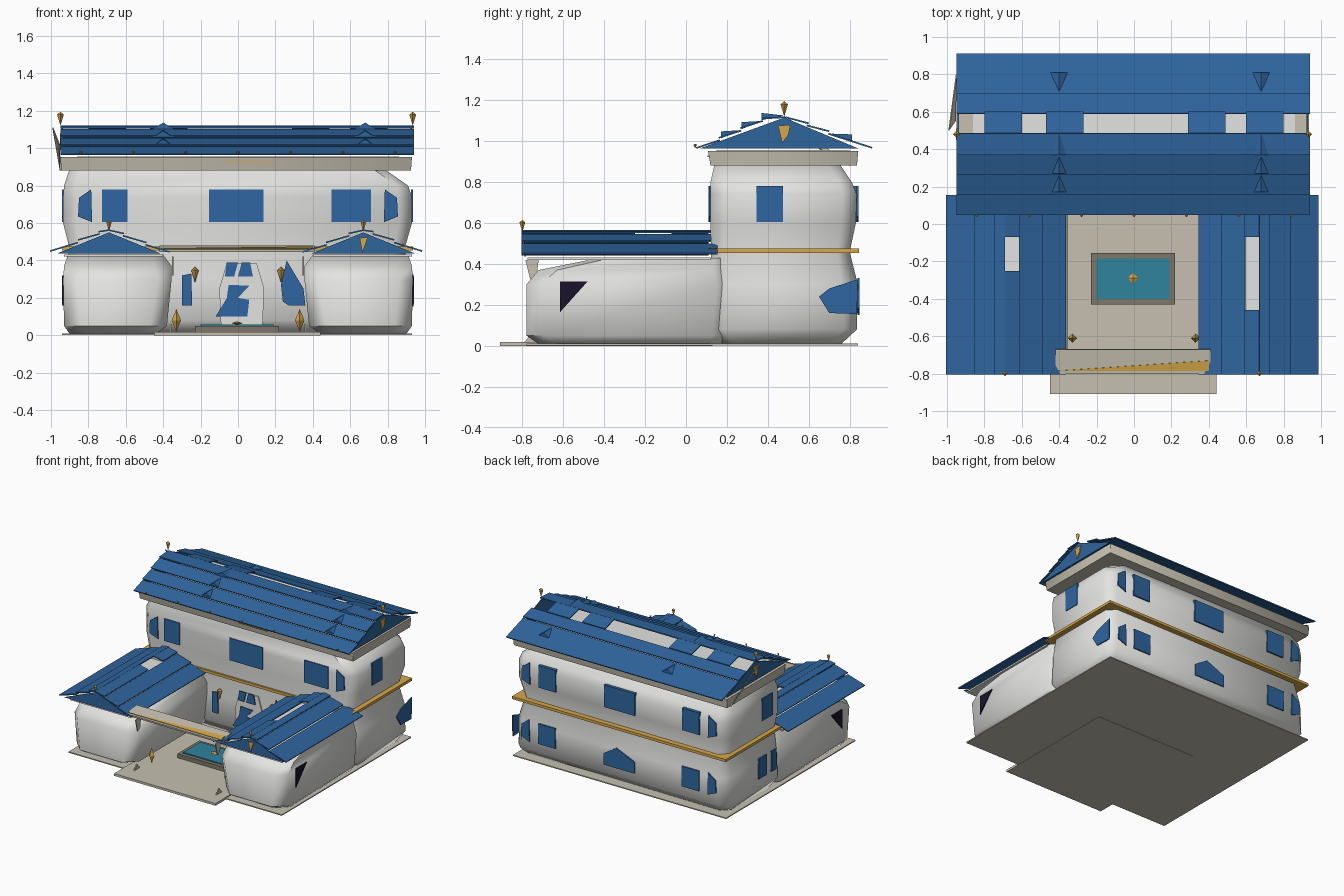
import bpy, bmesh, math
from mathutils import Vector

cube = bpy.data.objects.get("Cube")
if cube:
    bpy.data.objects.remove(cube)


def material(name, *rgb):
    m = bpy.data.materials.new(name)
    m.use_nodes = True
    m.diffuse_color = (*rgb, 1)
    m.node_tree.nodes["Principled BSDF"].inputs["Base Color"].default_value = (*rgb, 1)
    return m


BLUE = material("blue tile", 0.028, 0.128, 0.34)
GLASS = material("blue glass", 0.028, 0.132, 0.355)
WHITE = material("white plaster", 0.77, 0.77, 0.75)
STONE = material("pale stone", 0.57, 0.53, 0.44)
RIM = material("dark stone", 0.2, 0.185, 0.145)
GOLD = material("gold", 0.67, 0.39, 0.07)
WATER = material("teal water", 0.03, 0.23, 0.34)
BLACK = material("dark glass", 0.01, 0.006, 0.025)


def build(name, verts, faces, mat, smooth=False):
    bm = bmesh.new()
    vs = [bm.verts.new(v) for v in verts]
    for f in faces:
        bm.faces.new([vs[i] for i in f])
    bmesh.ops.recalc_face_normals(bm, faces=bm.faces)
    me = bpy.data.meshes.new(name)
    bm.to_mesh(me)
    bm.free()
    me.materials.append(mat)
    ob = bpy.data.objects.new(name, me)
    bpy.context.collection.objects.link(ob)
    if smooth:
        bpy.ops.object.select_all(action='DESELECT')
        ob.select_set(True)
        bpy.context.view_layer.objects.active = ob
        bpy.ops.object.shade_smooth_by_angle(angle=math.radians(50))
    return ob


def loft(name, rings, mat):
    """Stack chamfered rectangles (x0, x1, y0, y1, z, chamfer) into a solid."""
    verts, n = [], 8
    for x0, x1, y0, y1, z, c in rings:
        verts += [(x0 + c, y0, z), (x1 - c, y0, z), (x1, y0 + c, z), (x1, y1 - c, z),
                  (x1 - c, y1, z), (x0 + c, y1, z), (x0, y1 - c, z), (x0, y0 + c, z)]
    faces = [[r * n + i, r * n + (i + 1) % n, (r + 1) * n + (i + 1) % n, (r + 1) * n + i]
             for r in range(len(rings) - 1) for i in range(n)]
    faces += [range(n), range(len(verts) - n, len(verts))]
    return build(name, verts, faces, mat, True)


def box(name, x, y, z, mat):
    """Box from (min, max) pairs."""
    verts = [Vector((i, j, k)) for i in x for j in y for k in z]
    return build(name, verts, [(0, 1, 3, 2), (4, 5, 7, 6), (0, 1, 5, 4),
                               (2, 3, 7, 6), (0, 2, 6, 4), (1, 3, 7, 5)], mat)


def plate(name, pts, mat, thick=0.008):
    ob = build(name, pts, [range(len(pts))], mat)
    mod = ob.modifiers.new("thickness", 'SOLIDIFY')
    mod.thickness, mod.offset = thick, 0
    return ob


def finial(name, x, y, z, r, h, widest=0.8):
    verts = [(x, y, z)] + [(x + r * a, y + r * b, z + h * widest) for a, b in
                           ((1, 0), (0, 1), (-1, 0), (0, -1))] + [(x, y, z + h)]
    faces = [(e, i, i % 4 + 1) for e in (0, 5) for i in range(1, 5)]
    return build(name, verts, faces, GOLD)


# Ground slabs
box("ground_slab", (-0.94, 0.93), (-0.78, 0.84), (0.002, 0.01), STONE)
box("courtyard_slab", (-0.45, 0.44), (-0.91, 0.13), (0, 0.018), STONE)

# Main house and its bands
loft("main_house_walls", [(-0.89, 0.89, 0.17, 0.76, 0.01, 0.06), (-0.93, 0.925, 0.12, 0.835, 0.08, 0.06),
                          (-0.935, 0.93, 0.12, 0.84, 0.3, 0.08), (-0.9, 0.89, 0.122, 0.8, 0.46, 0.06),
                          (-0.935, 0.93, 0.12, 0.83, 0.6, 0.07), (-0.935, 0.93, 0.12, 0.835, 0.74, 0.07),
                          (-0.93, 0.91, 0.12, 0.81, 0.8, 0.06), (-0.9, 0.78, 0.14, 0.75, 0.89, 0.06)], WHITE)
box("gold_belt", (-0.94, 0.935), (0.108, 0.845), (0.454, 0.475), GOLD)
loft("cornice", [(-0.945, 0.925, 0.12, 0.835, 0.88, 0.001),
                 (-0.95, 0.93, 0.108, 0.842, 0.952, 0.001)], STONE)
box("attic_floor", (-0.86, 0.86), (0.15, 0.8), (0.95, 0.957), WHITE)
box("cornice_gold_line", (-0.07, 0.18), (0.105, 0.113), (0.923, 0.929), GOLD)

# Main roof: overlapping courses of tile
RIDGE = 0.48


def roof_z(y):
    return 1.152 - 0.45 * (RIDGE - y) if y < RIDGE else 1.125 - 0.385 * (y - RIDGE)


def course(name, x0, x1, low, high):
    za, zb = roof_z(low) + 0.008, roof_z(high) - 0.006
    plate(name, [(x0, low, za), (x1, low, za), (x1, high, zb), (x0, high, zb)], BLUE)


for i, (a, b) in enumerate([(0.05, 0.165), (0.16, 0.27), (0.265, 0.375), (0.37, 0.485)]):
    course(f"front_roof_course_{i}", -0.95, 0.94, a, b)
for i, (a, b) in enumerate([(0.91, 0.695), (0.7, 0.59)]):
    course(f"back_roof_course_{i}", -0.95, 0.94, a, b)
for i, x in enumerate((-0.7, -0.37, 0.39, 0.7)):
    course(f"ridge_patch_{i}", x - 0.1, x + 0.1, 0.6, 0.485)
for x in (-0.94, 0.925):
    plate("main_gable", [(x, 0.07, 0.965), (x, 0.84, 0.965), (x, RIDGE, 1.115)], BLUE)
    plate("gable_emblem", [(x * 1.008, y, z) for y, z in
                           ((0.45, 1.075), (0.51, 1.08), (0.5, 1.03), (0.47, 0.99))], GOLD)
    finial("ridge_finial", x * 1.01, RIDGE, 1.12, 0.018, 0.075)
plate("loose_bargeboard", [(-0.95, 0.8, 0.88), (-0.99, 0.5, 1.11), (-0.955, 0.55, 1.02)], STONE, 0.006)

# Small tile crests on the courses
for x in (-0.4, 0.68):
    for low, high in ((0.17, 0.26), (0.27, 0.36), (0.37, 0.48), (0.81, 0.71)):
        half = 0.055
        build("roof_crest", [(x - half, low, roof_z(low)), (x + half, low, roof_z(low)),
                             (x, low, roof_z(low) + 0.035), (x, high, roof_z(high))],
              [(0, 1, 2), (0, 2, 3), (1, 2, 3), (0, 1, 3)], BLUE)
for i in range(7):
    finial("eave_stud", -0.84 + i * 0.28, 0.045, 0.965, 0.009, 0.022)


# Side wings, mirrored about the courtyard
def wing(side, label, gap):
    def span(a, b):
        return (min(side * a, side * b), max(side * a, side * b))

    rings = [(0.44, 0.9, -0.72, 0.2, 0.008, 0.09), (0.38, 0.93, -0.78, 0.22, 0.05, 0.09),
             (0.355, 0.935, -0.78, 0.22, 0.3, 0.07), (0.355, 0.93, -0.72, 0.22, 0.37, 0.09),
             (0.4, 0.91, -0.42, 0.2, 0.43, 0.06)]
    loft(f"{label}_wing_walls", [(*span(a, b), *rest) for a, b, *rest in rings], WHITE)
    box(f"{label}_wing_ceiling", span(0.4, 0.93), (-0.775, 0.12), (0.42, 0.432), WHITE)
    ridge = side * 0.68 - 0.01

    def strip(d0, d1, y0, y1):
        z0, z1 = (0.568 - 0.4 * abs(d) for d in (d0, d1))
        a, b = ridge + side * d0, ridge + side * d1
        plate(f"{label}_wing_tiles", [(a, y0, z0 - 0.006), (a, y1, z0 - 0.006),
                                      (b, y1, z1 + 0.008), (b, y0, z1 + 0.008)], BLUE)

    for d0, d1 in ((0, 0.055), (0.05, 0.165), (0.165, 0.315)):
        strip(d0, d1, -0.805, 0.155)
    for d0, d1 in ((-0.075, -0.2), (-0.195, -0.325)):
        strip(d0, d1, -0.805, 0.11)
    strip(0, -0.08, -0.805, gap)
    strip(0, -0.08, -0.07, 0.11)
    plate(f"{label}_wing_gable", [(ridge - 0.28, -0.785, 0.436), (ridge + 0.28, -0.785, 0.436),
                                  (ridge, -0.785, 0.55)], BLUE)
    finial(f"{label}_wing_finial", ridge, -0.8, 0.555, 0.014, 0.06)
    # dark triangular window on the outer wall
    plate(f"{label}_wing_window", [(side * 0.937, y, z) for y, z in
                                   ((-0.615, 0.165), (-0.615, 0.315), (-0.48, 0.315))], BLACK)
    # gate brackets, courtyard lantern and wall lamp
    plate(f"{label}_gate_bracket", [(side * 0.35, y, z) for y, z in
                                    ((-0.785, 0.42), (-0.72, 0.42), (-0.73, 0.34), (-0.76, 0.32))], STONE)
    plate(f"{label}_gate_foot", [(side * 0.36, y, z) for y, z in
                                 ((-0.79, 0.018), (-0.72, 0.018), (-0.755, 0.06))], STONE)
    finial(f"{label}_lantern", side * 0.33, -0.61, 0.02, 0.025, 0.12, 0.5)
    finial(f"{label}_wall_lamp", side * 0.23, 0.1, 0.28, 0.02, 0.085)


wing(1, "left", -0.46)
wing(-1, "right", -0.25)
plate("left_wing_emblem", [(x, -0.795, z) for x, z in
                           ((0.65, 0.52), (0.695, 0.525), (0.665, 0.44))], GOLD)

# Gate canopy joining the wings
plate("gate_canopy", [(-0.42, -0.8, 0.452), (0.41, -0.8, 0.452),
                      (0.41, -0.67, 0.472), (-0.42, -0.67, 0.472)], STONE, 0.014)
plate("gate_gold_strip", [(-0.41, -0.785, 0.462), (0.4, -0.785, 0.462), (0.4, -0.73, 0.471)], GOLD)

# Pool with a flat fountain jewel
box("pool_rim", (-0.23, 0.22), (-0.43, -0.155), (0.015, 0.05), RIM)
box("pool_water", (-0.2, 0.19), (-0.4, -0.185), (0.05, 0.058), WATER)
finial("fountain_jewel", -0.005, -0.29, 0.055, 0.03, 0.02, 0.5)

# Windows on the front and back walls
UP, DOWN = (0.605, 0.78), (0.16, 0.32)
for x, half in ((-0.66, 0.068), (-0.01, 0.145), (0.605, 0.105)):
    box("front_upper_window", (x - half, x + half), (0.112, 0.13), UP, GLASS)
for x, half in ((-0.63, 0.075), (-0.005, 0.135), (0.63, 0.075)):
    box("back_upper_window", (x - half, x + half), (0.8, 0.842), UP, GLASS)
for x in (-0.63, 0.63):
    box("back_lower_window", (x - 0.075, x + 0.075), (0.83, 0.846), DOWN, GLASS)
plate("back_middle_window", [(x, 0.843, z) for x, z in
                             ((-0.14, 0.15), (0.13, 0.15), (0.13, 0.24), (0.02, 0.31), (-0.14, 0.24))], GLASS)
for s in (-1, 1):
    narrow = [(0.78, 0.0), (0.855, 0.03), (0.85, 0.13), (0.785, 0.175)]
    for label, y, base in (("front_upper", 0.114, 0.605), ("back_upper", 0.838, 0.605), ("back_lower", 0.843, 0.155)):
        plate(f"{label}_corner_window", [(s * x, y, base + z) for x, z in narrow], GLASS)

# Windows on the end walls
for label, x, y, half, z in (("left_upper", 0.93, 0.41, 0.065, UP), ("right_upper", -0.935, 0.32, 0.065, UP),
                             ("right_lower", -0.935, 0.38, 0.05, DOWN), ("right_narrow", -0.935, 0.24, 0.03, DOWN)):
    box(f"{label}_end_window", (x - 0.006, x + 0.006), (y - half, y + half), z, GLASS)
plate("left_lower_end_window", [(0.934, y, z) for y, z in
                                ((0.65, 0.24), (0.7, 0.16), (0.835, 0.155), (0.84, 0.325), (0.7, 0.28))], GLASS)

# Courtyard doorway with its glazed panels
plate("door_surround", [(x, 0.112, z) for x, z in
                        ((-0.09, 0.02), (0.13, 0.02), (0.14, 0.25), (0.1, 0.385), (-0.06, 0.385), (-0.1, 0.25))],
      WHITE)
panels = [((-0.12, 0.1), (0.05, 0.1), (0.06, 0.19), (0.0, 0.2), (0.06, 0.265), (-0.05, 0.27), (-0.06, 0.2)),
          ((-0.07, 0.315), (-0.02, 0.315), (0.0, 0.39), (-0.06, 0.39)),
          ((0.0, 0.315), (0.08, 0.315), (0.065, 0.39), (0.02, 0.39)),
          ((-0.3, 0.16), (-0.245, 0.16), (-0.25, 0.33), (-0.3, 0.32)),
          ((0.24, 0.18), (0.27, 0.16), (0.36, 0.16), (0.35, 0.25), (0.26, 0.4), (0.23, 0.27))]
for p in panels:
    plate("courtyard_glass", [(x, 0.104, z) for x, z in p], GLASS)
